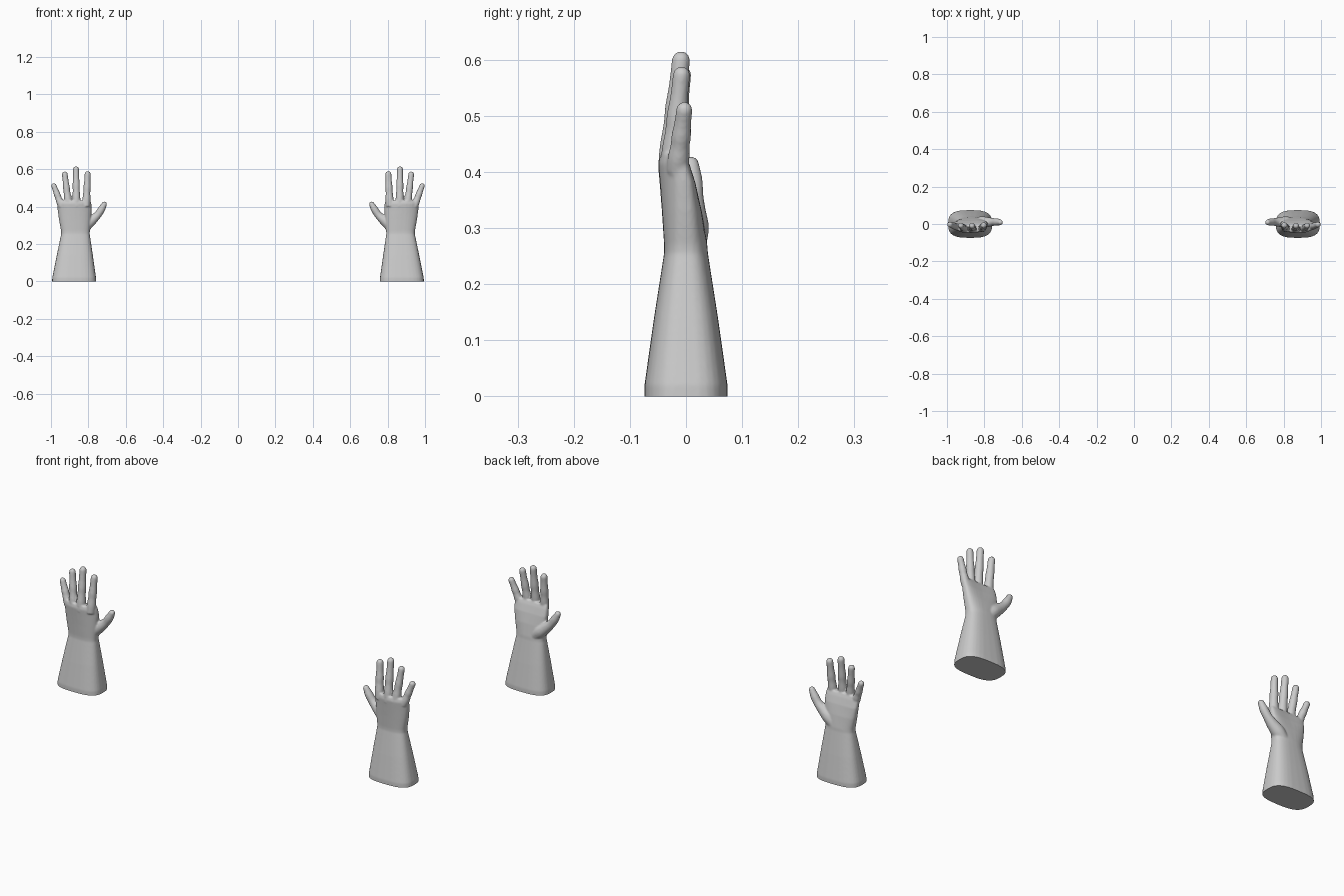
import bpy, bmesh
from math import cos, sin, pi, copysign
from mathutils import Vector

if "Cube" in bpy.data.objects:
    bpy.data.objects.remove(bpy.data.objects["Cube"])

SIDES = 32


def loft(bm, rings):
    """Skin a list of point rings into a closed solid."""
    vs = [[bm.verts.new(p) for p in r] for r in rings]
    n = len(vs[0])
    for a, b in zip(vs, vs[1:]):
        for i in range(n):
            j = (i + 1) % n
            bm.faces.new((a[i], a[j], b[j], b[i]))
    bm.faces.new(vs[0][::-1])
    bm.faces.new(vs[-1])


def slab(z, x0, x1, y0, y1, power, arch):
    """Rounded-box cross-section, bowed so its middle sits forward."""
    cx, cy, hx, hy = (x0 + x1) / 2, (y0 + y1) / 2, (x1 - x0) / 2, (y1 - y0) / 2
    ring = []
    for i in range(SIDES):
        t = 2 * pi * i / SIDES
        u = copysign(abs(cos(t)) ** (2 / power), cos(t))
        v = copysign(abs(sin(t)) ** (2 / power), sin(t))
        ring.append((cx + hx * u, cy + hy * v + arch * u * u, z))
    return ring


def spline(p, k=6):
    """Catmull-Rom through (x, y, z, radius) points."""
    p = [Vector(q) for q in p]
    q = [2 * p[0] - p[1]] + p + [2 * p[-1] - p[-2]]
    out = []
    for i in range(1, len(q) - 2):
        a, b, c, d = q[i - 1:i + 3]
        for s in range(k):
            t = s / k
            out.append(0.5 * (2 * b + (c - a) * t + (2 * a - 5 * b + 4 * c - d) * t * t
                              + (3 * b - a - 3 * c + d) * t ** 3))
    return out + [p[-1]]


def digit(bm, pts):
    """Tapering tube with a round tip."""
    s = spline(pts)
    c = [q.to_3d() for q in s]
    r = [q[3] for q in s]
    end = (c[-1] - c[-2]).normalized()
    last, rl = c[-1].copy(), r[-1]
    for a in (0.35, 0.7, 1.05, 1.4):
        c.append(last + end * rl * sin(a))
        r.append(rl * cos(a))
    rings = []
    for i, p in enumerate(c):
        d = (c[min(i + 1, len(c) - 1)] - c[max(i - 1, 0)]).normalized()
        u = Vector((0, 1, 0)).cross(d).normalized()
        v = d.cross(u)
        rings.append([p + r[i] * (u * cos(2 * pi * k / 16) + v * sin(2 * pi * k / 16))
                      for k in range(16)])
    loft(bm, rings)


bm = bmesh.new()

# flared cuff and palm (starts below ground, trimmed later)
loft(bm, [slab(*s) for s in (
    (-0.03, 0.757, 0.995, -0.074, 0.074, 3.0, 0),
    (0.02, 0.759, 0.993, -0.074, 0.074, 3.0, 0),
    (0.14, 0.776, 0.969, -0.057, 0.057, 2.9, 0),
    (0.255, 0.793, 0.945, -0.039, 0.039, 2.7, 0),
    (0.27, 0.792, 0.946, -0.039, 0.038, 2.6, 0),
    (0.33, 0.786, 0.957, -0.043, 0.028, 2.6, 0.006),
    (0.38, 0.783, 0.964, -0.047, 0.016, 2.6, 0.012),
    (0.415, 0.784, 0.966, -0.050, 0.004, 2.5, 0.014),
    (0.432, 0.788, 0.962, -0.046, -0.004, 2.4, 0.014))])

# four fingers: base x, tip x, base y, tip y, tip z, radius
for bx, tx, by, ty, tz, r in (
        (0.943, 0.984, -0.016, -0.003, 0.525, 0.0185),
        (0.905, 0.926, -0.027, -0.008, 0.588, 0.0195),
        (0.864, 0.866, -0.030, -0.009, 0.615, 0.0205),
        (0.812, 0.804, -0.024, -0.007, 0.590, 0.0205)):
    top, z0 = tz - 0.8 * r, 0.40
    prof = ((0, 1.0), (0.22, 1.06), (0.42, 0.93), (0.58, 0.95), (0.78, 0.82), (1, 0.80))
    digit(bm, [(bx + (tx - bx) * t, by + (ty - by) * t, z0 + (top - z0) * t, r * k)
               for t, k in prof])

# thumb and its fleshy root
digit(bm, [(0.845, 0.012, 0.265, 0.024), (0.812, 0.010, 0.300, 0.031),
           (0.779, 0.010, 0.328, 0.026), (0.750, 0.011, 0.356, 0.0205),
           (0.730, 0.010, 0.385, 0.0195), (0.715, 0.009, 0.413, 0.0145)])

bmesh.ops.recalc_face_normals(bm, faces=bm.faces)
me = bpy.data.meshes.new("glove_right")
bm.to_mesh(me)
bm.free()
glove = bpy.data.objects.new("glove_right", me)
bpy.context.collection.objects.link(glove)

# fuse parts into one soft skin
rm = glove.modifiers.new("fuse", 'REMESH')
rm.mode = 'VOXEL'
rm.voxel_size = 0.004
sm = glove.modifiers.new("soften", 'SMOOTH')
sm.factor = 0.5
sm.iterations = 5
dg = bpy.context.evaluated_depsgraph_get()
bm = bmesh.new()
bm.from_object(glove, dg)
glove.modifiers.clear()

# trim the cuff flat on the ground and cap it
cut = bmesh.ops.bisect_plane(bm, geom=bm.verts[:] + bm.edges[:] + bm.faces[:],
                             plane_co=(0, 0, 0), plane_no=(0, 0, -1), clear_outer=True)
bmesh.ops.contextual_create(bm, geom=[e for e in cut["geom_cut"]
                                      if isinstance(e, bmesh.types.BMEdge)])
bmesh.ops.recalc_face_normals(bm, faces=bm.faces)
bm.to_mesh(me)

# mirrored left glove
bmesh.ops.scale(bm, vec=(-1, 1, 1), verts=bm.verts)
bmesh.ops.reverse_faces(bm, faces=bm.faces)
ml = bpy.data.meshes.new("glove_left")
bm.to_mesh(ml)
bm.free()
left = bpy.data.objects.new("glove_left", ml)
bpy.context.collection.objects.link(left)

# smooth shading with a crisp hem
for o in (glove, left):
    bpy.ops.object.select_all(action='DESELECT')
    o.select_set(True)
    bpy.context.view_layer.objects.active = o
    bpy.ops.object.shade_smooth_by_angle(angle=0.9)
